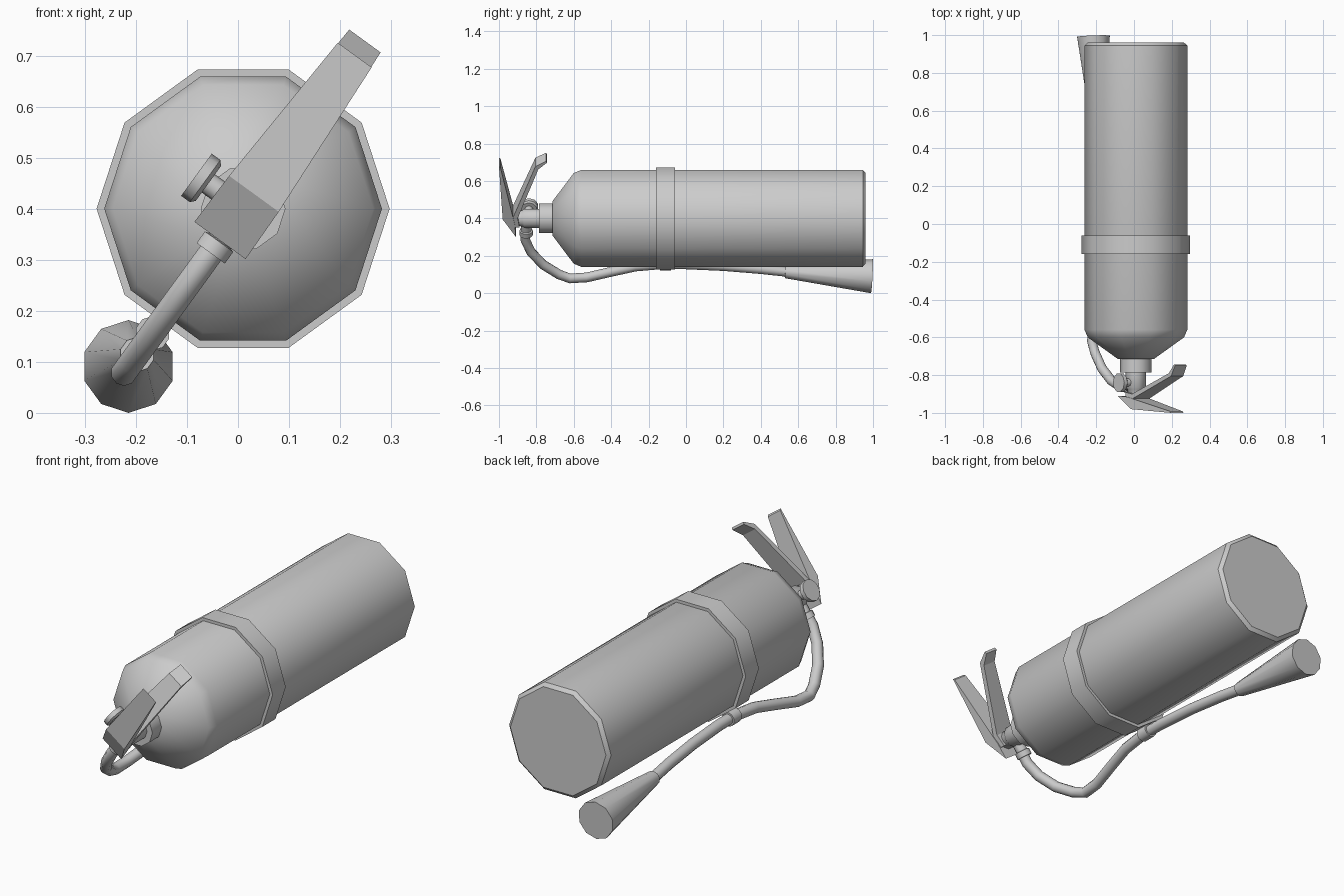
import bpy, bmesh, math
from mathutils import Vector

if "Cube" in bpy.data.objects:
    bpy.data.objects.remove(bpy.data.objects["Cube"])

# Tank axis runs along y; the fittings lie in a plane tilted 54 degrees in xz
A = math.radians(54)
C = Vector((0.01, 0, 0.4))
U = Vector((math.cos(A), 0, math.sin(A)))
P = Vector((math.sin(A), 0, -math.cos(A)))
X, Y, Z = Vector((1, 0, 0)), Vector((0, 1, 0)), Vector((0, 0, 1))


def at(u, y, p=0.0):
    return C + U * u + Y * y + P * p


def finish(name, bm, smooth=True):
    bmesh.ops.recalc_face_normals(bm, faces=bm.faces)
    me = bpy.data.meshes.new(name)
    bm.to_mesh(me)
    bm.free()
    ob = bpy.data.objects.new(name, me)
    bpy.context.collection.objects.link(ob)
    if smooth:
        bpy.ops.object.select_all(action='DESELECT')
        ob.select_set(True)
        bpy.context.view_layer.objects.active = ob
        bpy.ops.object.shade_smooth_by_angle(angle=math.radians(42))
    return ob


def sweep(name, pts, radii, ref, n=10):
    """Rings of n sides along a path lying in the plane normal to ref."""
    bm = bmesh.new()
    rings = []
    for i, c in enumerate(pts):
        t = (pts[min(i + 1, len(pts) - 1)] - pts[max(i - 1, 0)]).normalized()
        side = ref.cross(t)
        ring = []
        for k in range(n):
            a = 2 * math.pi * k / n
            ring.append(bm.verts.new(c + radii[i] * (side * math.cos(a) + ref * math.sin(a))))
        rings.append(ring)
    for a, b in zip(rings, rings[1:]):
        for k in range(n):
            bm.faces.new((a[k], a[(k + 1) % n], b[(k + 1) % n], b[k]))
    bm.faces.new(rings[0])
    bm.faces.new(rings[-1])
    return finish(name, bm)


def turned(name, prof, n=10):
    return sweep(name, [at(0, y) for y, r in prof], [r for y, r in prof], Z, n)


def plate(name, prof):
    """Side profile (u, y, half width) extruded both ways across the tilted plane."""
    bm = bmesh.new()
    l = [bm.verts.new(at(u, y, -w)) for u, y, w in prof]
    r = [bm.verts.new(at(u, y, w)) for u, y, w in prof]
    bm.faces.new(l)
    bm.faces.new(r)
    for i in range(len(prof)):
        j = (i + 1) % len(prof)
        bm.faces.new((l[i], l[j], r[j], r[i]))
    return finish(name, bm, False)


# Tank, strap and neck
turned("tank", [(-0.715, 0.095), (-0.6, 0.255), (-0.56, 0.272), (0.945, 0.272), (0.96, 0.255)])
turned("strap", [(-0.16, 0.287), (-0.06, 0.287)])
turned("neck_collar", [(-0.785, 0.083), (-0.705, 0.083)])
turned("valve_body", [(-0.93, 0.04), (-0.875, 0.045), (-0.865, 0.054), (-0.78, 0.054)])

# Squeeze lever and carrying handle
plate("squeeze_lever", [(-0.077, -0.91, 0.062), (0.036, -0.98, 0.06), (0.372, -1.0, 0.041),
                        (0.365, -0.992, 0.041), (0.0, -0.915, 0.06)])
plate("carry_handle", [(-0.02, -0.935, 0.055), (0.03, -0.93, 0.055), (0.372, -0.805, 0.04),
                       (0.406, -0.748, 0.038), (0.395, -0.744, 0.038), (0.352, -0.79, 0.04),
                       (0.04, -0.9, 0.055), (-0.02, -0.89, 0.055)])

# Pressure gauge on its stem
sweep("gauge_stem", [at(0.0, -0.84, p) for p in (-0.03, -0.09)], [0.022, 0.022], Y)
sweep("gauge", [at(0.0, -0.84, p) for p in (-0.084, -0.092, -0.113)], [0.042, 0.051, 0.051], Y)

# Hose with end fitting, clip and discharge horn
sweep("hose_fitting", [at(u, -0.855) for u in (-0.03, -0.078, -0.08, -0.108)],
      [0.028, 0.028, 0.036, 0.036], P)
path = [(-0.09, -0.86), (-0.14, -0.86), (-0.22, -0.83), (-0.305, -0.765), (-0.37, -0.68),
        (-0.397, -0.62), (-0.39, -0.53), (-0.353, -0.4), (-0.318, -0.27), (-0.302, -0.12),
        (-0.304, 0.0), (-0.315, 0.2), (-0.335, 0.4), (-0.355, 0.55)]
sweep("hose", [at(u, y) for u, y in path], [0.026] * len(path), P)
sweep("hose_clip", [at(-0.302, -0.14), at(-0.302, -0.08)], [0.034, 0.034], P)
sweep("horn", [at(-0.353, 0.53), at(-0.382, 0.994)], [0.034, 0.091], P)
